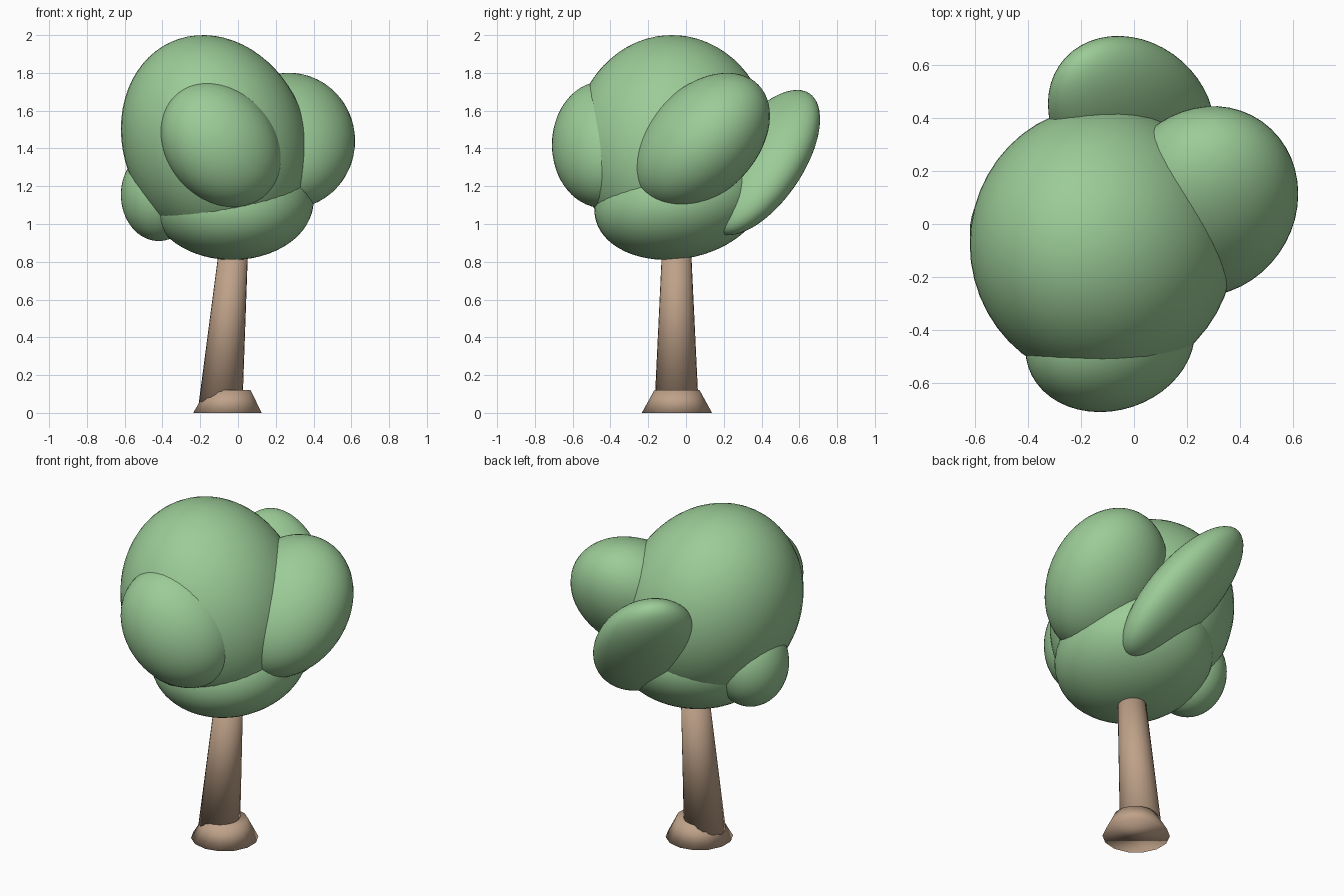
import bpy
import bmesh
from math import pi, sqrt
from mathutils import Matrix, Vector

cube = bpy.data.objects.get("Cube")
if cube:
    bpy.data.objects.remove(cube, do_unlink=True)


def make_material(name, rgb):
    mat = bpy.data.materials.new(name)
    mat.use_nodes = True
    color = (*rgb, 1.0)
    mat.diffuse_color = color
    shader = mat.node_tree.nodes["Principled BSDF"]
    shader.inputs["Base Color"].default_value = color
    shader.inputs["Roughness"].default_value = 0.9
    return mat


leaf_green = make_material("leaf green", (0.33, 0.60, 0.31))
bark_brown = make_material("bark brown", (0.52, 0.36, 0.25))


def add_object(name, bm, mat):
    bmesh.ops.recalc_face_normals(bm, faces=bm.faces)
    mesh = bpy.data.meshes.new(name)
    bm.to_mesh(mesh)
    bm.free()
    mesh.materials.append(mat)
    obj = bpy.data.objects.new(name, mesh)
    bpy.context.collection.objects.link(obj)
    bpy.ops.object.select_all(action="DESELECT")
    obj.select_set(True)
    bpy.context.view_layer.objects.active = obj
    bpy.ops.object.shade_smooth_by_angle(angle=pi)
    return obj


def leaf_clump(name, center, half, xy=0.0, xz=0.0, yz=0.0):
    """Ellipsoid with given half extents, leaning by the pairwise skews."""
    row_y = Vector((xy, sqrt(1 - xy * xy), 0))
    b = (yz - xy * xz) / row_y.y
    row_z = Vector((xz, b, sqrt(1 - xz * xz - b * b)))
    lean = Matrix((Vector((1, 0, 0)) * half[0], row_y * half[1], row_z * half[2]))
    bm = bmesh.new()
    bmesh.ops.create_uvsphere(bm, u_segments=48, v_segments=32, radius=1)
    bmesh.ops.transform(bm, matrix=Matrix.Translation(center) @ lean.to_4x4(),
                        verts=bm.verts)
    return add_object(name, bm, leaf_green)


def tapered_post(name, rings, sides):
    """Capped post lofted through (center, radius) rings."""
    bm = bmesh.new()
    loops = []
    for center, radius in rings:
        made = bmesh.ops.create_circle(
            bm, segments=sides, radius=radius, matrix=Matrix.Translation(center))
        loops.append(made["verts"])
    for low, high in zip(loops, loops[1:]):
        for i in range(sides):
            j = (i + 1) % sides
            bm.faces.new((low[i], low[j], high[j], high[i]))
    bm.faces.new(loops[0])
    bm.faces.new(loops[-1])
    return add_object(name, bm, bark_brown)


# Trunk and flared foot
tapered_post("trunk", [((-0.092, -0.05, 0.05), 0.116),
                       ((-0.017, -0.05, 0.95), 0.073)], 24)
tapered_post("trunk_foot", [((-0.056, -0.048, 0), 0.186),
                            ((-0.05, -0.048, 0.12), 0.12)], 14)

# Foliage
leaf_clump("crown_clump", (-0.12, -0.075, 1.43), (0.5, 0.52, 0.57), xz=-0.13)
leaf_clump("front_clump", (-0.09, -0.44, 1.42), (0.32, 0.27, 0.335),
           xy=0.12, xz=-0.2)
leaf_clump("left_side_clump", (0.27, 0.085, 1.44), (0.35, 0.36, 0.36),
           xy=0.08, yz=0.37)
leaf_clump("back_clump", (-0.01, 0.405, 1.325), (0.315, 0.305, 0.385),
           xy=-0.16, xz=-0.6, yz=0.6)
leaf_clump("lower_clump", (-0.03, -0.035, 1.12), (0.43, 0.45, 0.31), yz=0.15)
leaf_clump("right_lower_clump", (-0.42, -0.03, 1.155), (0.2, 0.22, 0.245))
